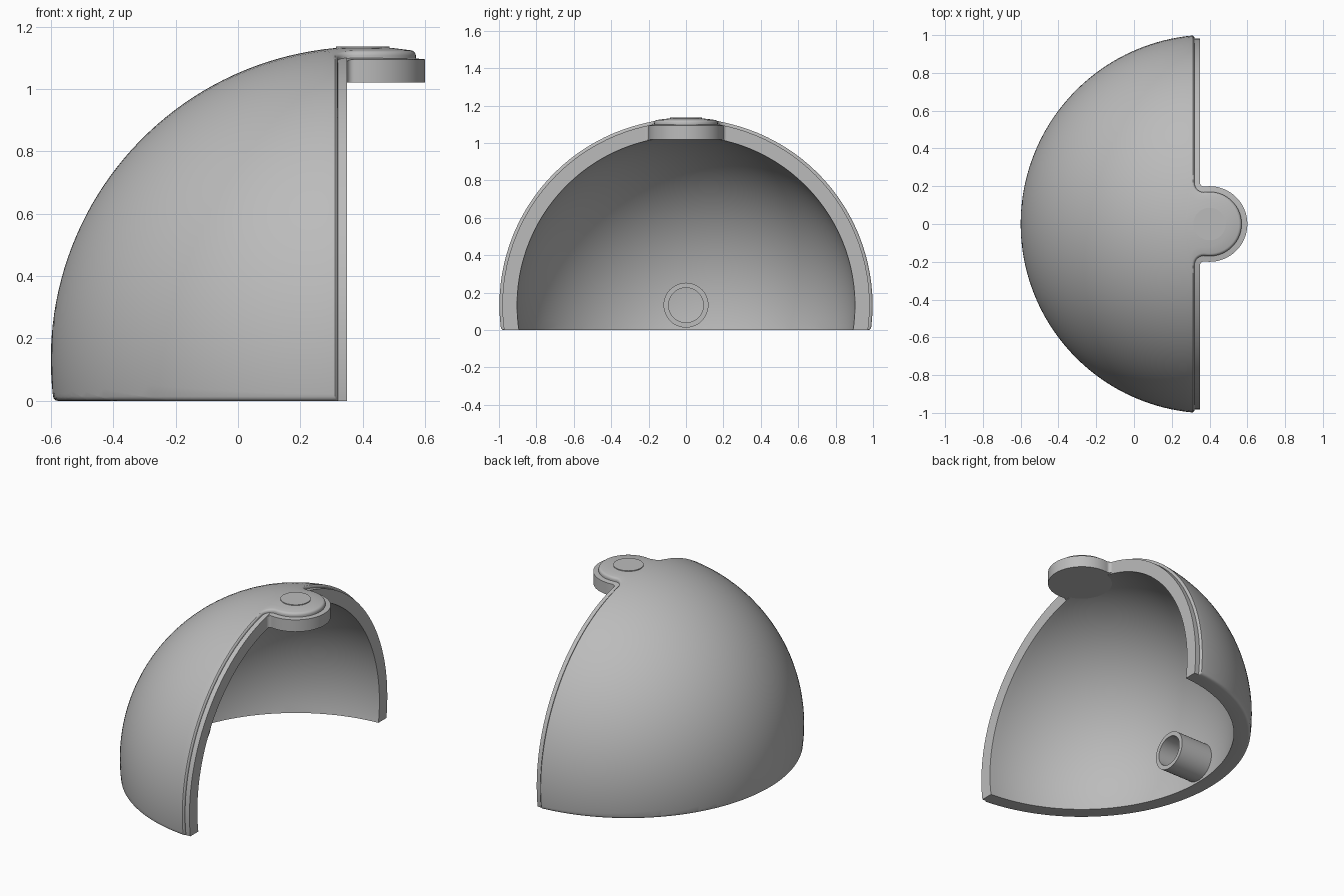
import bpy, bmesh
from math import sin, cos, pi, sqrt, acos, atan2, radians
from mathutils import Vector, Matrix

cube = bpy.data.objects.get("Cube")
if cube:
    bpy.data.objects.remove(cube, do_unlink=True)

CENTRE = Vector((0.402, 0, 0.133))    # centre of both spheres
OUTER, LIP, INNER = 1.002, 0.982, 0.905
EDGE_X, LIP_X = 0.32, 0.35            # outer skin edge, inner lip edge
BEVEL = 0.014
TAB_X, TAB_R = 0.4, 0.17
FILLET = 0.05

grey = bpy.data.materials.new("plain grey")
grey.use_nodes = True
colour = (0.5, 0.5, 0.5, 1)
grey.diffuse_color = colour
grey.node_tree.nodes["Principled BSDF"].inputs["Base Color"].default_value = colour


def finish(bm, name):
    bmesh.ops.recalc_face_normals(bm, faces=bm.faces)
    mesh = bpy.data.meshes.new(name)
    bm.to_mesh(mesh)
    bm.free()
    mesh.materials.append(grey)
    obj = bpy.data.objects.new(name, mesh)
    bpy.context.collection.objects.link(obj)
    bpy.ops.object.select_all(action='DESELECT')
    obj.select_set(True)
    bpy.context.view_layer.objects.active = obj
    bpy.ops.object.shade_smooth_by_angle(angle=radians(30))
    return obj


def revolve(bm, profile, axis, centre, steps):
    verts = [bm.verts.new(p) for p in profile]
    edges = [bm.edges.new(pair) for pair in zip(verts, verts[1:])]
    bmesh.ops.spin(bm, geom=verts + edges, cent=centre, axis=axis,
                   angle=2 * pi, steps=steps, use_duplicate=False)
    bmesh.ops.remove_doubles(bm, verts=bm.verts, dist=1e-5)


def arc(radius, end_x, steps):
    """Sphere profile from the side pole to end_x, as (x, radius) pairs."""
    end = acos((CENTRE.x - end_x) / radius)
    return [(CENTRE.x - radius * cos(end * i / steps), radius * sin(end * i / steps))
            for i in range(steps + 1)]


# Dome shell: revolved about the side-to-side axis, then cut flat at the base
rim_r = sqrt(OUTER ** 2 - (EDGE_X - CENTRE.x) ** 2)
profile = arc(OUTER, EDGE_X - BEVEL, 40)
profile += [(EDGE_X - BEVEL * (1 - sin(a)), rim_r - BEVEL * (1 - cos(a)))
            for a in (pi / 8 * i for i in range(1, 5))]
profile += [(EDGE_X, LIP), (LIP_X, LIP)]
profile += arc(INNER, LIP_X, 36)[::-1]
bm = bmesh.new()
revolve(bm, [(x, 0, CENTRE.z + r) for x, r in profile], (1, 0, 0), CENTRE, 112)


def cut(height, clear):
    bmesh.ops.bisect_plane(bm, geom=bm.verts[:] + bm.edges[:] + bm.faces[:],
                           plane_co=(0, 0, height), plane_no=(0, 0, 1),
                           clear_inner=clear)


cut(0, True)
bmesh.ops.holes_fill(bm, edges=[e for e in bm.edges if e.is_boundary], sides=0)
for part in (0.1, 0.3, 0.6, 1):
    cut(BEVEL * part, False)
# Round the lower outside edge
for v in bm.verts:
    away = v.co - CENTRE
    if v.co.z < BEVEL and v.co.x < EDGE_X + 0.0005 and away.length > 0.9875:
        inset = BEVEL - sqrt(max(0, BEVEL ** 2 - (BEVEL - v.co.z) ** 2))
        flat = Vector((away.x, away.y, 0)).normalized()
        v.co -= flat * inset
finish(bm, "dome_shell")


def tab_outline(grow):
    """Straight edge, concave fillet, round tab and back, offset by grow."""
    f, r, x0 = FILLET - grow, TAB_R + grow, EDGE_X + grow
    fx = EDGE_X + FILLET
    fy = sqrt((TAB_R + FILLET) ** 2 - (fx - TAB_X) ** 2)
    touch = atan2(fy, fx - TAB_X)
    half = [(TAB_X + r * cos(touch * i / 28), r * sin(touch * i / 28)) for i in range(29)]
    start, end = touch - pi, -pi
    half += [(fx + f * cos(start + (end - start) * i / 10),
              fy + f * sin(start + (end - start) * i / 10)) for i in range(1, 11)]
    half += [(x0, 0.26)]
    return [(x, -y) for x, y in half[:0:-1]] + half


def on_sphere(x, y, radius, drop=0):
    z = sqrt(radius ** 2 - (x - CENTRE.x) ** 2 - y ** 2) + CENTRE.z - drop
    return Vector((x, y, z))


HUB = (0.27, 0)


def toward_hub(points, t):
    return [(HUB[0] + (x - HUB[0]) * t, y * t) for x, y in points]


def loft(name, rows):
    bm = bmesh.new()
    grid = [[bm.verts.new(p) for p in row] for row in rows]
    for low, high in zip(grid, grid[1:]):
        for i in range(len(low) - 1):
            bm.faces.new((low[i], low[i + 1], high[i + 1], high[i]))
    bmesh.ops.remove_doubles(bm, verts=bm.verts, dist=1e-5)
    finish(bm, name)


# Tab cap: continues the outer skin, with the same rounded edge
skin = OUTER + 0.0004
rows = [[on_sphere(x, y, skin, 0.03) for x, y in tab_outline(0)]]
for i in range(5):
    a = pi / 2 * (1 - i / 4)
    rows.append([on_sphere(x, y, skin, BEVEL * (1 - cos(a)))
                 for x, y in tab_outline(-BEVEL * (1 - sin(a)))])
for t in (0.8, 0.6, 0.4, 0.2, 0):
    rows.append([on_sphere(x, y, skin) for x, y in toward_hub(tab_outline(-BEVEL), t)])
loft("tab_cap", rows)

# Tab base: flat plate under the cap, continuing the lip
TAB_LOW, TAB_HIGH = 1.02, 1.107
lower = tab_outline(LIP_X - EDGE_X)


def plate_top(points):
    return [Vector((x, y, min(TAB_HIGH, on_sphere(x, y, LIP).z))) for x, y in points]


loft("tab_base", [[(x, y, TAB_LOW) for x, y in toward_hub(lower, 0)],
                  [(x, y, TAB_LOW) for x, y in lower],
                  plate_top(lower),
                  plate_top(toward_hub(lower, 0.6))])


def disc(name, radius, low, high):
    bm = bmesh.new()
    bmesh.ops.create_cone(bm, cap_ends=True, segments=64, radius1=radius, radius2=radius,
                          depth=high - low,
                          matrix=Matrix.Translation((TAB_X, 0, (low + high) / 2)))
    finish(bm, name)


disc("tab_underside", TAB_R + LIP_X - EDGE_X, TAB_LOW, 1.06)
disc("pivot_face", 0.086, 1.12, 1.136)

# Hollow peg on the inside wall
bm = bmesh.new()
tube = [(-0.53, 0.12), (-0.27, 0.12), (-0.27, 0.093), (-0.53, 0.093)]
revolve(bm, [(x, 0, CENTRE.z + r) for x, r in tube], (1, 0, 0), CENTRE, 48)
finish(bm, "inner_peg")
